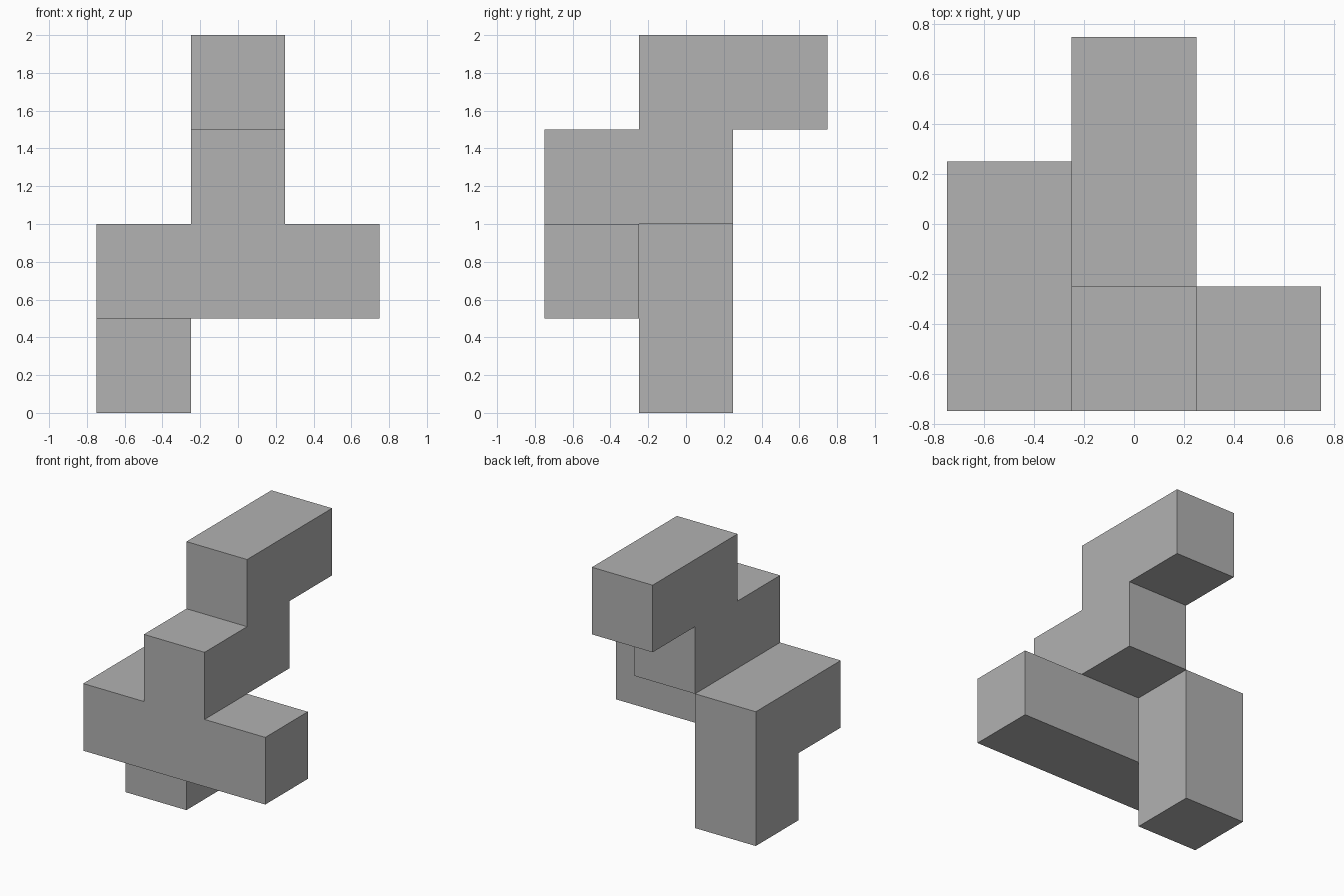
import bpy
import bmesh
from mathutils import Vector

cube = bpy.data.objects.get("Cube")
if cube:
    bpy.data.objects.remove(cube, do_unlink=True)

SIZE = 0.5

# Occupied cells (x, y, level), grouped by part
foot = [(-1, 0, 0)]
crossbar = [(-1, 0, 1), (-1, -1, 1), (0, -1, 1), (1, -1, 1)]
step = [(0, -1, 2), (0, 0, 2)]
top_arm = [(0, 0, 3), (0, 1, 3)]
cells = set(foot + crossbar + step + top_arm)

# Build only the outer faces of the joined cubes
bm = bmesh.new()
for cell in cells:
    centre = Vector(cell) * SIZE + Vector((0, 0, SIZE / 2))
    for axis in range(3):
        for sign in (-1, 1):
            normal = Vector((0, 0, 0))
            normal[axis] = sign
            if tuple(int(c + n) for c, n in zip(cell, normal)) in cells:
                continue
            u = Vector((0, 0, 0))
            u[(axis + 1) % 3] = 1
            v = normal.cross(u)
            corners = (u + v, v - u, -u - v, u - v)
            bm.faces.new([bm.verts.new(centre + (normal + c) * SIZE / 2)
                          for c in corners])

# Weld the faces and merge the flat ones
bmesh.ops.remove_doubles(bm, verts=bm.verts, dist=0.001)
bmesh.ops.dissolve_limit(bm, angle_limit=0.01, verts=bm.verts, edges=bm.edges)

mesh = bpy.data.meshes.new("cube_puzzle_piece")
bm.to_mesh(mesh)
bm.free()
piece = bpy.data.objects.new("cube_puzzle_piece", mesh)
bpy.context.collection.objects.link(piece)

# Plain grey
grey = bpy.data.materials.new("grey")
grey.use_nodes = True
colour = (0.445, 0.445, 0.445, 1)
grey.diffuse_color = colour
grey.node_tree.nodes["Principled BSDF"].inputs["Base Color"].default_value = colour
mesh.materials.append(grey)
